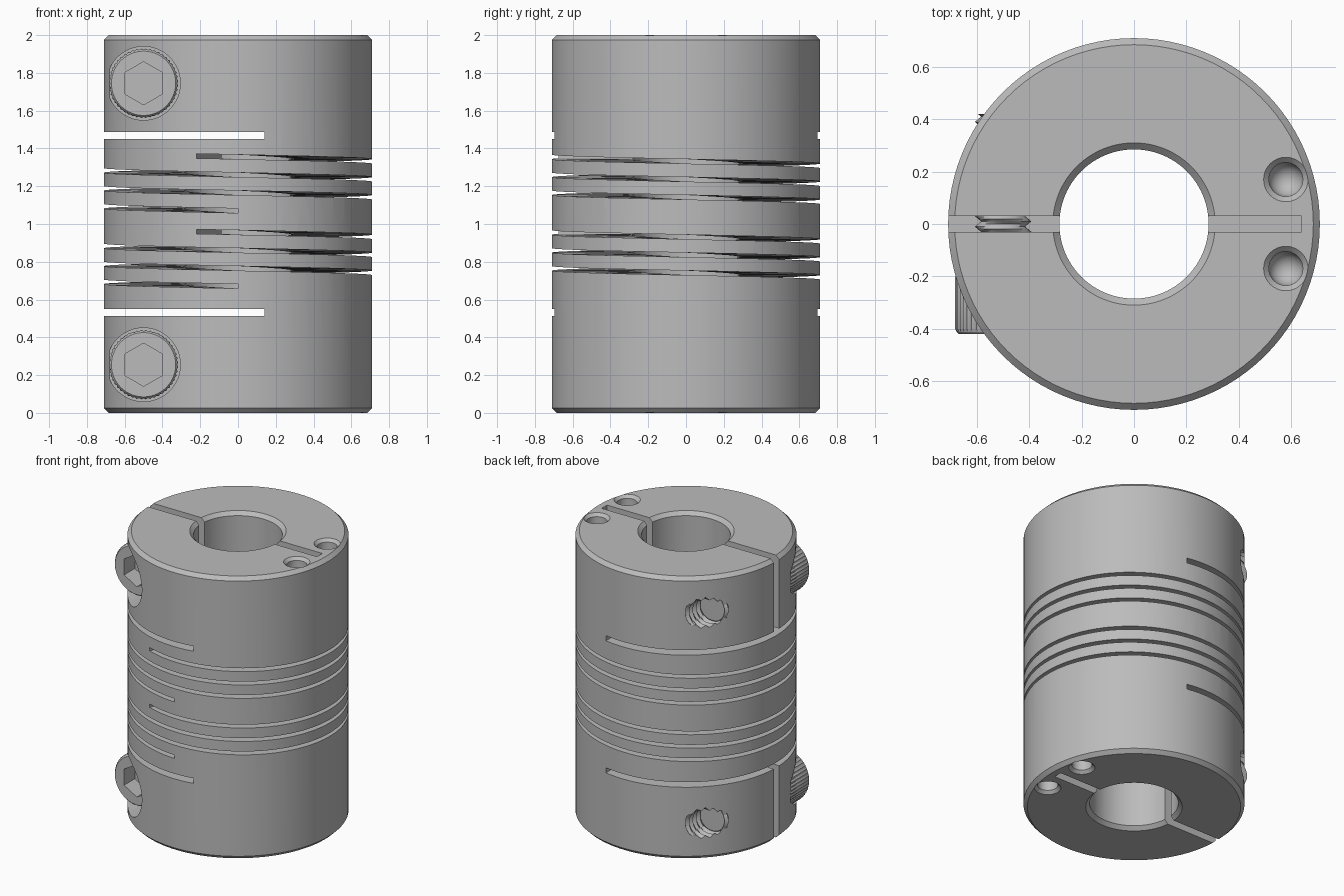
import bpy
import bmesh
from math import pi, cos, sin, radians
from mathutils import Vector

cube = bpy.data.objects.get("Cube")
if cube:
    bpy.data.objects.remove(cube)

metal = bpy.data.materials.new("grey_metal")
metal.use_nodes = True
GREY = (0.5, 0.5, 0.5, 1)
metal.diffuse_color = GREY
metal.node_tree.nodes["Principled BSDF"].inputs["Base Color"].default_value = GREY

R, BORE, H, BEVEL = 0.71, 0.285, 2.0, 0.025
SCREW_X, SCREW_Z = -0.5, 0.745


def loft(name, rings, closed=False):
    """Skin a list of point rings; cap the ends unless the loft closes on itself."""
    bm = bmesh.new()
    rows = [[bm.verts.new(p) for p in ring] for ring in rings]
    n = len(rows[0])
    pairs = list(zip(rows, rows[1:]))
    if closed:
        pairs.append((rows[-1], rows[0]))
    else:
        bm.faces.new(rows[0])
        bm.faces.new(rows[-1])
    for a, b in pairs:
        for i in range(n):
            j = (i + 1) % n
            bm.faces.new((a[i], a[j], b[j], b[i]))
    bmesh.ops.recalc_face_normals(bm, faces=bm.faces)
    mesh = bpy.data.meshes.new(name)
    bm.to_mesh(mesh)
    bm.free()
    mesh.materials.append(metal)
    ob = bpy.data.objects.new(name, mesh)
    bpy.context.collection.objects.link(ob)
    return ob


def ring_z(r, z, x=0, y=0, n=32):
    return [Vector((x + r * cos(2 * pi * i / n), y + r * sin(2 * pi * i / n), z))
            for i in range(n)]


def ring_y(radius, y, z, n=32):
    """Ring around a screw axis; radius may be a function of the turn (0 to 1)."""
    r = radius if callable(radius) else (lambda t: radius)
    return [Vector((SCREW_X + r(i / n) * sin(2 * pi * i / n), y,
                    z + r(i / n) * cos(2 * pi * i / n))) for i in range(n)]


def box(name, x0, x1, y0, y1, z0, z1):
    return loft(name, [[(x0, y0, z), (x1, y0, z), (x1, y1, z), (x0, y1, z)]
                       for z in (z0, z1)])


def thread(name, y0, y1, z, grow=0.0, pitch=0.04):
    """Rod along y with a V-shaped helical thread."""
    steps = round((y1 - y0) / (pitch / 4))
    rings = []
    for k in range(steps + 1):
        y = y0 + (y1 - y0) * k / steps

        def radius(t, y=y):
            phase = (y / pitch + t) % 1
            return 0.084 + grow + 0.024 * (1 - abs(2 * phase - 1))
        rings.append(ring_y(radius, y, z, 24))
    return loft(name, rings)


def cut(ob, cutter):
    cutter.hide_render = True
    mod = ob.modifiers.new("cut", "BOOLEAN")
    mod.operation = "DIFFERENCE"
    mod.solver = "EXACT"
    mod.object = cutter
    bpy.context.view_layer.objects.active = ob
    bpy.ops.object.modifier_apply(modifier=mod.name)
    bpy.data.objects.remove(cutter)


def smooth(ob):
    bpy.ops.object.select_all(action="DESELECT")
    ob.select_set(True)
    bpy.context.view_layer.objects.active = ob
    bpy.ops.object.shade_smooth_by_angle(angle=radians(25))


# Bored, chamfered cylinder
profile = [(R - BEVEL, 0), (R, BEVEL), (R, H - BEVEL), (R - BEVEL, H),
           (BORE + BEVEL, H), (BORE, H - BEVEL), (BORE, BEVEL), (BORE + BEVEL, 0)]
body = loft("coupling_body", [ring_z(r, z, n=96) for r, z in profile], closed=True)

# Two helical flexure cuts, each about three turns
START, END, PITCH, SLIT = radians(-108), radians(990), 0.095, 0.024
for z_start in (1.36, 0.96):
    rings = []
    for k in range(151):
        a = START + (END - START) * k / 150
        z = z_start - PITCH * (a - START) / (2 * pi)
        rings.append([(r * cos(a), r * sin(a), z + dz) for r, dz in
                      ((0.24, -SLIT / 2), (0.8, -SLIT / 2), (0.8, SLIT / 2), (0.24, SLIT / 2))])
    cut(body, loft("helix_cutter", rings))

for side, label in ((1, "upper"), (-1, "lower")):
    def level(h):
        return 1 + side * h

    zs = level(SCREW_Z)
    # Cross slot and clamp slit
    cut(body, box("cross_slot_cutter", -0.8, 0.14, -0.8, 0.8, level(0.45), level(0.486)))
    cut(body, box("clamp_slit_cutter", -0.8, 0.64, -0.03, 0.03, level(0.468), level(1.1)))

    # Counterbore with clearance hole, then tapped hole
    cut(body, loft("counterbore_cutter", [ring_y(r, y, zs, 48) for r, y in
                   ((0.195, -0.8), (0.195, -0.2), (0.115, -0.2), (0.115, 0))]))
    cut(body, thread("tapped_hole_cutter", 0, 0.8, zs, grow=0.003))

    # Round-bottomed, countersunk end holes
    for y in (-0.17, 0.17):
        holes = [(0.105, 1.02), (0.065, 0.98), (0.065, 0.9)]
        holes += [(0.065 * cos(radians(a)), 0.9 - 0.065 * sin(radians(a)))
                  for a in range(16, 90, 16)]
        cut(body, loft("end_hole_cutter", [ring_z(r, level(h), 0.58, y) for r, h in holes]))

    # Socket screw with a ribbed head
    def ribbed(t):
        return 0.184 if round(t * 96) % 2 else 0.178

    head = loft(label + "_screw_head", [ring_y(r, y, zs, 96) for r, y in
                ((0.17, -0.42), (0.177, -0.412), (ribbed, -0.4), (ribbed, -0.2))])
    cut(head, loft("hex_socket_cutter", [ring_y(0.114, y, zs, 6) for y in (-0.5, -0.3)]))
    smooth(head)
    smooth(thread(label + "_screw_thread", -0.25, 0.42, zs))

smooth(body)
